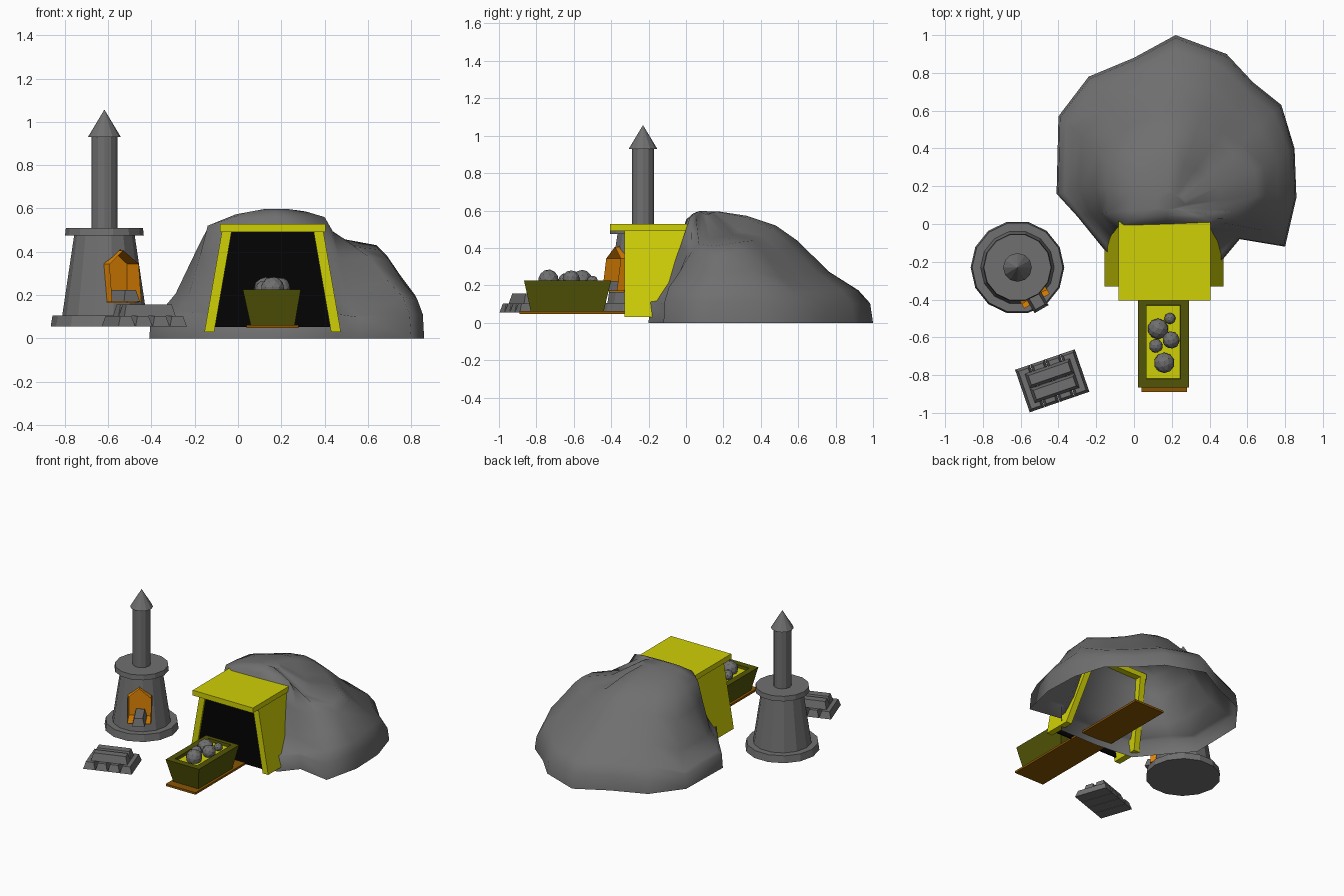
import bpy, bmesh, math, random
from mathutils import Matrix, Vector

if "Cube" in bpy.data.objects:
    bpy.data.objects.remove(bpy.data.objects["Cube"])

random.seed(4)


def material(name, rgb):
    m = bpy.data.materials.new(name)
    m.diffuse_color = (*rgb, 1)
    m.use_nodes = True
    m.node_tree.nodes["Principled BSDF"].inputs["Base Color"].default_value = m.diffuse_color
    return m


GREY = material("grey_stone", (0.16, 0.16, 0.16))
YELLOW = material("yellow_timber", (0.63, 0.63, 0.002))
OLIVE = material("dark_olive", (0.085, 0.09, 0.002))
BROWN = material("brown_plank", (0.25, 0.09, 0.001))
ORANGE = material("orange_glow", (0.75, 0.23, 0.001))
BLACK = material("black_tunnel", (0.001, 0.001, 0.001))


def build(name, verts, faces, mats, matrix=Matrix()):
    me = bpy.data.meshes.new(name)
    me.from_pydata([matrix @ Vector(v) for v in verts], [], faces)
    bm = bmesh.new()
    bm.from_mesh(me)
    bmesh.ops.recalc_face_normals(bm, faces=bm.faces)
    bm.to_mesh(me)
    bm.free()
    for m in mats:
        me.materials.append(m)
    ob = bpy.data.objects.new(name, me)
    bpy.context.collection.objects.link(ob)
    return ob


def loft(name, rings, mats, matrix=Matrix(), cap_start=True, cap_end=True):
    n = len(rings[0])
    verts = [p for r in rings for p in r]
    faces = [(k * n + i, k * n + (i + 1) % n, (k + 1) * n + (i + 1) % n, (k + 1) * n + i)
             for k in range(len(rings) - 1) for i in range(n)]
    if cap_start:
        faces.append(tuple(range(n)))
    if cap_end:
        faces.append(tuple(range(len(verts) - n, len(verts))))
    return build(name, verts, faces, mats, matrix)


def rect(x0, x1, y0, y1, z):
    return [(x0, y0, z), (x1, y0, z), (x1, y1, z), (x0, y1, z)]


def lathe(name, profile, sides, center, mats):
    rings = [[(center[0] + r * math.cos(math.tau * i / sides),
               center[1] + r * math.sin(math.tau * i / sides), z) for i in range(sides)]
             for r, z in profile]
    return loft(name, rings, mats)


def extrude_y(name, profile, y0, y1, mats):
    return loft(name, [[(x, y, z) for x, z in profile] for y in (y0, y1)], mats)


def ingot(name, length, width, height, matrix):
    a, b, s = length / 2, width / 2, 0.014
    return loft(name, [rect(-a, a, -b, b, 0), rect(-a + s, a - s, -b + s, b - s, height)],
                [GREY], matrix)


# Mountain: open shell lofted from ground outline to crest line, then to the peak
base = [(-.41, .16), (-.40, .57), (-.24, .78), (0, .88), (.22, 1.0), (.49, .90), (.63, .75), (.78, .63),
        (.85, .40), (.86, .14), (.80, -.12), (.56, -.08), (.46, -.20), (.16, -.20), (-.13, -.17), (-.30, .04)]
crest = [(-.14, .20, .51), (-.13, .33, .50), (-.04, .40, .50), (.08, .47, .51), (.20, .48, .52), (.32, .46, .50),
         (.42, .42, .46), (.52, .36, .44), (.64, .28, .43), (.65, .15, .41), (.55, .07, .42), (.44, .03, .49),
         (.40, .02, .56), (.17, .01, .56), (-.05, .0, .55), (-.14, .06, .52)]
peak = Vector((.18, .09, .60))
rings = [[(x, y, 0) for x, y in base]]
for h, v in ((.03, .20), (.15, .35), (.45, .53), (.78, .83), (1, 1)):
    ring = []
    for i, ((bx, by), (cx, cy, cz)) in enumerate(zip(base, crest)):
        hump = 4 * v * (1 - v)
        # right flank bulges, left and front flanks are hollow
        k = .11 if 8 <= i <= 10 else -.14 if (i >= 11 or i <= 1) and h > .1 else 0
        z = cz * (v + k * hump) + (random.uniform(-.01, .01) if 0.3 < v < 1 else 0)
        ring.append((bx + (cx - bx) * h, by + (cy - by) * h, z))
    rings.append(ring)
for h, z, z_right in ((.4, .65, .2), (.8, .95, .9)):
    rings.append([(c[0] + (peak.x - c[0]) * h, c[1] + (peak.y - c[1]) * h,
                   c[2] + (peak.z - c[2]) * (z_right if 6 <= i <= 10 else z)) for i, c in enumerate(crest)])
mountain = loft("mountain", rings, [GREY], cap_start=False)
for p in mountain.data.polygons:
    p.use_smooth = True

# Mine portal: leaning walls, roof slab and dark opening
CX = .16
for side, label in ((1, "left"), (-1, "right")):
    lower, upper = [[(CX + side * x, y, z) for x, y, z in rect(a, b, -.33, back, z)]
                    for a, b, back, z in ((-.315, -.27, -.13, .03), (-.235, -.19, .03, .49))]
    loft("portal_wall_" + label, [lower, upper], [YELLOW])
loft("portal_roof", [rect(CX - .242, CX + .244, -.405, .03, .49),
                     rect(CX - .242, CX + .244, -.405, .03, .528)], [YELLOW])
extrude_y("tunnel_opening", [(CX - .268, .053), (CX + .268, .053), (CX + .19, .492), (CX - .19, .492)],
          -.318, -.308, [BLACK])

# Track plank
loft("track_plank", [rect(.04, .28, -.89, .35, .047), rect(.04, .28, -.89, .35, .062)], [BROWN])

# Cart: tapered tub with a shallow yellow bed
cart = loft("cart", [rect(.058, .262, -.83, -.44, .062), rect(.022, .29, -.866, -.40, .226),
                     rect(.065, .245, -.82, -.43, .226), rect(.067, .243, -.818, -.432, .205)],
            [OLIVE, YELLOW])
for p in cart.data.polygons:
    if p.normal.z > .9 and p.center.z < .21:
        p.material_index = 1

# Ore lumps
for i, (x, y, z, r) in enumerate([(.127, -.555, .228, .055), (.196, -.614, .235, .046), (.116, -.645, .228, .037),
                                  (.16, -.735, .230, .055), (.19, -.50, .222, .03)]):
    bm = bmesh.new()
    bmesh.ops.create_icosphere(bm, subdivisions=2, radius=r,
                               matrix=Matrix.Translation((x, y, z)) @ Matrix.Rotation(i, 4, 'X'))
    me = bpy.data.meshes.new("ore_lump")
    bm.to_mesh(me)
    bm.free()
    me.materials.append(GREY)
    bpy.context.collection.objects.link(bpy.data.objects.new("ore_lump_%d" % (i + 1), me))

# Furnace body and chimney
FC = (-.617, -.23)
furnace = lathe("furnace", [(.248, .055), (.24, .105), (.195, .105), (.14, .475), (.182, .475), (.178, .51)],
                14, FC, [GREY, ORANGE])
lathe("chimney", [(.06, .50), (.06, .93), (.076, .93), (.001, 1.055)], 12, FC, [GREY])

# Furnace mouth: peaked recess cut in the wall, with an orange lining that stands proud
mouth_dir = Matrix.Translation((*FC, 0)) @ Matrix.Rotation(math.radians(-60), 4, 'Z')
arch = [(-.08, .165), (.08, .165), (.08, .345), (0, .41), (-.08, .345)]
cutter = loft("mouth_cutter", [[(r, y, z) for y, z in arch] for r in (.07, .32)], [GREY, ORANGE], mouth_dir)
for p in cutter.data.polygons:
    p.material_index = 1
cutter.hide_render = True
cutter.hide_viewport = True
cut = furnace.modifiers.new("mouth", 'BOOLEAN')
cut.operation = 'DIFFERENCE'
cut.solver = 'EXACT'
cut.object = cutter
inner = [(y * .97, .288 + (z - .288) * .97) for y, z in arch]
loft("mouth_lining", [[(.075, y, z) for y, z in inner],
                      [(.207 - .14 * (z - .165), y, z) for y, z in inner]],
     [ORANGE], mouth_dir, cap_end=False)

# Ingot leaving the furnace
ingot("furnace_ingot", .18, .085, .055, mouth_dir @ Matrix.Translation((.165, 0, .169)))

# Ingot stack: four below, two across on top
stack = Matrix.Translation((-.433, -.830, .055)) @ Matrix.Rotation(math.radians(19), 4, 'Z')
for i in range(4):
    ingot("lower_ingot_%d" % (i + 1), .238, .082, .048,
          stack @ Matrix.Translation((-.126 + .084 * i, 0, 0)) @ Matrix.Rotation(math.pi / 2, 4, 'Z'))
for i in (0, 1):
    ingot("upper_ingot_%d" % (i + 1), .25, .08, .053,
          stack @ Matrix.Translation((0, -.041 + .082 * i, .048)))
